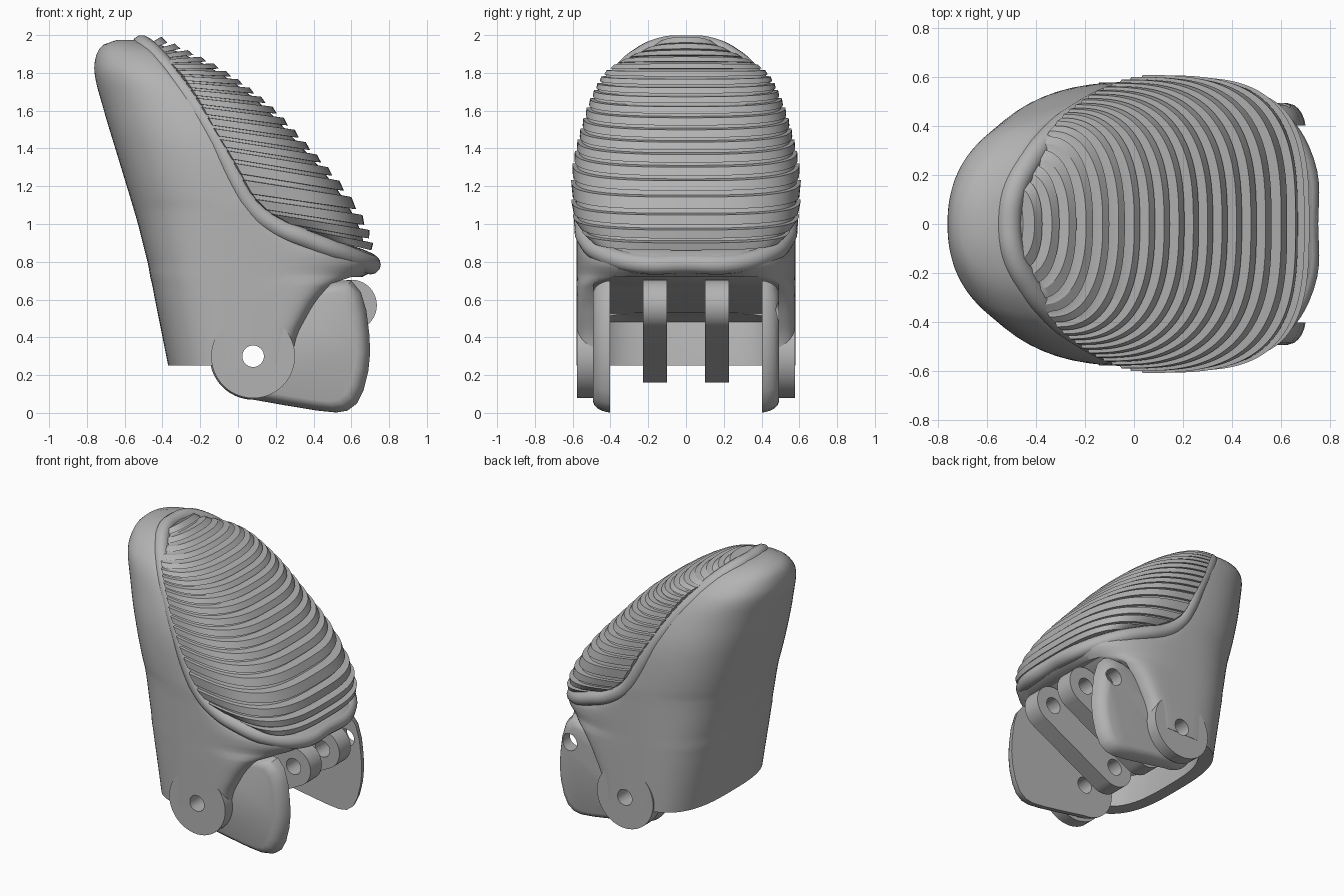
import bpy, bmesh, math
from mathutils import Vector

if "Cube" in bpy.data.objects:
    bpy.data.objects.remove(bpy.data.objects["Cube"], do_unlink=True)

grey = bpy.data.materials.new("plain grey")
grey.use_nodes = True
grey.diffuse_color = (0.45, 0.45, 0.45, 1)
grey.node_tree.nodes["Principled BSDF"].inputs["Base Color"].default_value = (0.45, 0.45, 0.45, 1)

PIVOT = (0.08, 0.30)


def make(name, bm):
    bmesh.ops.recalc_face_normals(bm, faces=bm.faces)
    me = bpy.data.meshes.new(name)
    bm.to_mesh(me)
    bm.free()
    me.materials.append(grey)
    ob = bpy.data.objects.new(name, me)
    bpy.context.collection.objects.link(ob)
    return ob


def activate(ob):
    for other in bpy.context.selected_objects:
        other.select_set(False)
    ob.select_set(True)
    bpy.context.view_layer.objects.active = ob


def cut(ob, cutter):
    mod = ob.modifiers.new("cut", 'BOOLEAN')
    mod.operation = 'DIFFERENCE'
    mod.solver = 'EXACT'
    mod.object = cutter
    activate(ob)
    bpy.ops.object.modifier_apply(modifier=mod.name)


def smooth(ob, degrees=35):
    activate(ob)
    bpy.ops.object.shade_smooth_by_angle(angle=math.radians(degrees))


def sample(rows, key):
    """Smooth interpolation of rows whose first entry is the key."""
    i = 0
    while i < len(rows) - 2 and key > rows[i + 1][0]:
        i += 1
    a, b = rows[i], rows[i + 1]
    p, q = rows[max(i - 1, 0)], rows[min(i + 2, len(rows) - 1)]
    h = b[0] - a[0]
    t = (key - a[0]) / h
    out = []
    for k in range(1, len(a)):
        m0 = (b[k] - p[k]) / (b[0] - p[0]) * h
        m1 = (q[k] - a[k]) / (q[0] - a[0]) * h
        out.append((2*t**3 - 3*t*t + 1) * a[k] + (t**3 - 2*t*t + t) * m0
                   + (3*t*t - 2*t**3) * b[k] + (t**3 - t*t) * m1)
    return out


def loft(name, rings):
    bm = bmesh.new()
    loops = [[bm.verts.new(p) for p in ring] for ring in rings]
    for lo, hi in zip(loops, loops[1:]):
        for i in range(len(lo)):
            j = (i + 1) % len(lo)
            bm.faces.new((lo[i], lo[j], hi[j], hi[i]))
    bm.faces.new(loops[0])
    bm.faces.new(loops[-1])
    return make(name, bm)


def prism(name, outline, y0, y1):
    return loft(name, [[(x, y, z) for x, z in outline] for y in (y0, y1)])


def power(v, n):
    return math.copysign(abs(v) ** (2 / n), v)


def slice_ring(z, back, front, width, n):
    """Horizontal outline: rounded back, squarer front."""
    mid = min(0.04, front - 0.08)
    back_n = 3.0 - 0.8 * min(1, max(0, z - 0.7))
    ring = []
    for i in range(80):
        a = math.tau * (i + 0.5) / 80
        c, s = math.cos(a), math.sin(a)
        e, r = (n, front - mid) if c > 0 else (back_n, mid - back)
        ring.append((mid + r * power(c, e), width * power(s, e), z))
    return ring


def arc(cx, cz, r, start, end, n=24):
    return [(cx + r * math.cos(math.radians(start + (end - start) * i / n)),
             cz + r * math.sin(math.radians(start + (end - start) * i / n)))
            for i in range(n + 1)]


def cylinder(name, cx, cz, r, y0, y1):
    return prism(name, arc(cx, cz, r, 0, 352.5, 47), y0, y1)


# Helper cutters: pivot bore, upper link bore, cheek bore, inner cavity
bore = cylinder("pivot_bore_cutter", *PIVOT, 0.057, -1, 1)
upper_bore = cylinder("link_bore_cutter", 0.60, 0.57, 0.057, -0.3, 0.3)
cheek_bore = cylinder("cheek_bore_cutter", 0.58, 0.53, 0.06, 0.3, 0.7)
cavity_rows = [(0.1, -0.26), (0.3, -0.29), (0.48, -0.33), (0.53, -0.15),
               (0.6, 0.2), (0.66, 0.42), (0.72, 0.6)]
cavity = loft("cavity_cutter", [slice_ring(z, min(b, 0.03), 1.1, 0.49, 8) if b < 0
                                else [(x, y, z) for x, y in
                                      ((b + 0.6 * ((i % 40) / 39 if i < 40 else 1 - (i % 40) / 39),
                                        0.49 if i < 40 else -0.49) for i in range(79, -1, -1))]
                                for z, b in cavity_rows[:4]])
ramp = prism("ramp_cutter", [(-0.15, 0.525), (-0.15, 0.3), (1.1, 0.3), (1.1, 0.72), (0.6, 0.72),
                             (0.42, 0.66), (0.2, 0.6)], -0.489, 0.489)

# Shell: height, back, front, half width, front squareness
shell_rows = [
    (0.25, -0.37, 0.29, 0.58, 8), (0.4, -0.40, 0.32, 0.58, 8),
    (0.5, -0.42, 0.37, 0.58, 8), (0.6, -0.44, 0.44, 0.58, 7),
    (0.68, -0.455, 0.54, 0.58, 5), (0.72, -0.465, 0.66, 0.58, 3.2),
    (0.78, -0.475, 0.745, 0.58, 2.9), (0.84, -0.49, 0.72, 0.58, 3),
    (0.9, -0.505, 0.56, 0.58, 3.2), (1.0, -0.53, 0.24, 0.58, 4),
    (1.12, -0.565, 0.09, 0.58, 5), (1.4, -0.65, -0.05, 0.555, 5),
    (1.6, -0.71, -0.17, 0.50, 5), (1.8, -0.76, -0.33, 0.405, 4),
    (1.9, -0.748, -0.40, 0.30, 3), (1.95, -0.71, -0.45, 0.20, 2.5),
    (1.975, -0.64, -0.50, 0.09, 2)]
heights = [0.25 + 1.725 * i / 70 for i in range(71)]
shell = loft("shell", [slice_ring(z, *sample(shell_rows, z)) for z in heights])
for cutter in (cavity, ramp, bore):
    cut(shell, cutter)
smooth(shell)

# Ribbed pad: key, side end x/z, centre x/z, half width, squareness
pad_rows = [
    (0.0, 0.46, 0.92, 0.71, 0.86, 0.50, 3), (0.07, 0.22, 1.03, 0.69, 0.95, 0.585, 3),
    (0.14, 0.09, 1.14, 0.64, 1.06, 0.602, 3), (0.22, 0.0, 1.30, 0.54, 1.21, 0.598, 2.9),
    (0.38, -0.12, 1.50, 0.35, 1.43, 0.555, 2.7), (0.55, -0.22, 1.68, 0.15, 1.64, 0.495, 2.6),
    (0.76, -0.33, 1.83, -0.11, 1.83, 0.395, 2.4), (1.0, -0.50, 1.95, -0.44, 1.995, 0.13, 2.2)]


def pad_ring(key, offset):
    lx, lz, cx, cz, w, n = sample(pad_rows, key)
    side, centre = Vector((lx, 0, lz)), Vector((cx, 0, cz))
    reach = centre - side
    reach *= max(0.2, 1 + offset / reach.length)
    ring = []
    for i in range(49):
        a = math.pi * i / 48 - math.pi / 2
        p = side + reach * power(math.cos(a), n)
        p.y = (w + offset * 0.4) * power(math.sin(a), n)
        ring.append(p)
    # Root edge buried in the shell
    ring += [side + Vector((-0.06, y * w, 0)) for y in (0.7, -0.7)]
    return ring


RIBS = 20
rings = []
for i in range(RIBS):
    for part, offset in ((0, -0.004), (0.68, 0.014), (0.70, -0.04), (0.98, -0.04)):
        rings.append(pad_ring((i + part) / RIBS, offset))
pad = loft("ribbed_pad", rings)
smooth(pad, 30)

# Rounded lip running round the edge of the pad
half = [(0.685, 0.25, 0.79), (0.55, 0.445, 0.845), (0.36, 0.525, 0.92), (0.20, 0.54, 0.99),
        (0.08, 0.54, 1.09), (0.0, 0.538, 1.22), (-0.09, 0.515, 1.4), (-0.21, 0.455, 1.6),
        (-0.345, 0.355, 1.78), (-0.44, 0.235, 1.89), (-0.495, 0.12, 1.94)]
path = [(0.70, 0, 0.79)] + half + [(-0.51, 0, 1.948)]
path += [(x, -y, z) for x, y, z in reversed(half)]
curve = bpy.data.curves.new("lip_path", 'CURVE')
curve.dimensions = '3D'
curve.bevel_depth = 0.052
curve.bevel_resolution = 4
curve.resolution_u = 6
spline = curve.splines.new('BEZIER')
spline.bezier_points.add(len(path) - 1)
for bp, co in zip(spline.bezier_points, path):
    bp.co = co
    bp.handle_left_type = bp.handle_right_type = 'AUTO'
spline.use_cyclic_u = True
lip = bpy.data.objects.new("pad_lip", curve)
bpy.context.collection.objects.link(lip)
curve.materials.append(grey)
activate(lip)
bpy.ops.object.convert(target='MESH')
smooth(bpy.context.object, 60)

# Hinge ears, domed inner cheeks and link bars on each side
cheek_outline = arc(*PIVOT, 0.23, 110, 270, 20) + [
    (0.25, 0.04), (0.42, 0.012), (0.52, 0.002), (0.58, 0.012), (0.63, 0.05),
    (0.665, 0.12), (0.69, 0.22), (0.70, 0.32), (0.695, 0.42), (0.68, 0.54),
    (0.65, 0.64), (0.60, 0.70), (0.52, 0.70), (0.40, 0.66), (0.25, 0.58)]
cheek_dome = [(0.403, 1), (0.425, 0.99), (0.45, 0.965), (0.47, 0.93), (0.485, 0.885), (0.493, 0.82)]
tilt = math.degrees(math.atan2(0.27, 0.52))
link_outline = (arc(*PIVOT, 0.14, tilt + 90, tilt + 270)
                + arc(0.60, 0.57, 0.135, tilt - 90, tilt + 90))
for side, s in (("left", 1), ("right", -1)):
    ear = cylinder("hinge_ear_" + side, *PIVOT, 0.222, s * 0.492, s * 0.577)
    cheek = loft("cheek_" + side, [[(0.3 + (x - 0.3) * k, s * y, 0.33 + (z - 0.33) * k)
                                    for x, z in cheek_outline] for y, k in cheek_dome])
    link = prism("link_bar_" + side, link_outline, s * 0.10, s * 0.228)
    cut(link, upper_bore)
    if s > 0:
        cut(cheek, cheek_bore)
    for ob in (ear, cheek, link):
        cut(ob, bore)
        smooth(ob)

for cutter in (bore, upper_bore, cheek_bore, cavity, ramp):
    cutter.hide_render = True
    cutter.hide_set(True)
